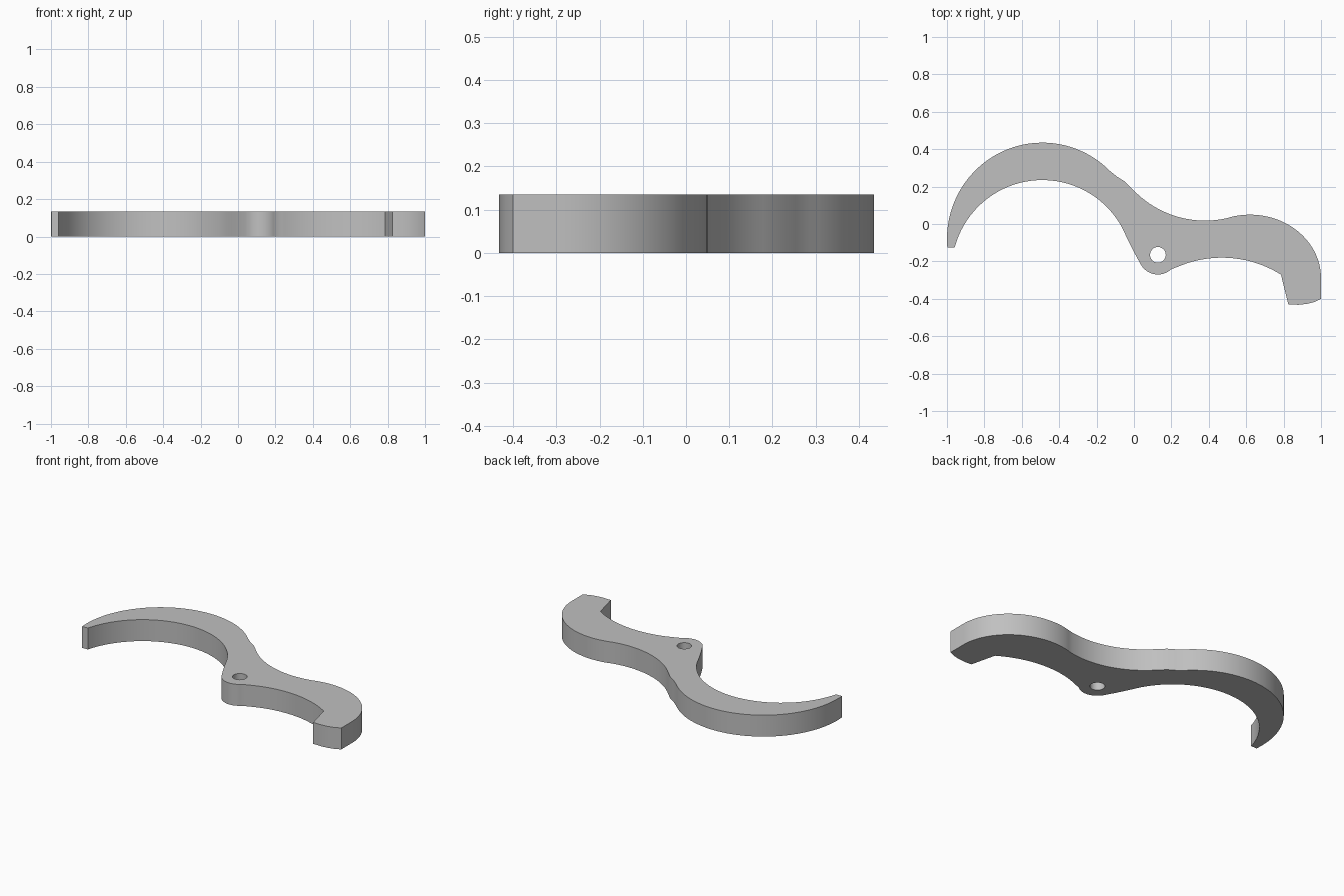
import bpy
import bmesh
from math import cos, sin, radians

cube = bpy.data.objects.get("Cube")
if cube:
    bpy.data.objects.remove(cube, do_unlink=True)

HEIGHT = 0.135


def arc(cx, cy, rx, ry, start, end, steps):
    """Points along an elliptical arc, angles in degrees."""
    angles = [radians(start + (end - start) * i / steps) for i in range(steps + 1)]
    return [(cx + rx * cos(a), cy + ry * sin(a)) for a in angles]


# Outline, clockwise from the thin tip of the large hook
outline = arc(-0.49, -0.08, 0.51, 0.515, 185, 45, 40)            # large hook, outside
outline += [(-0.092, 0.254), (-0.05, 0.228)]                     # waist
outline += arc(0.38, 0.548, 0.53, 0.53, 224.2, 283, 20)          # hollow of the back
outline += arc(0.62, -0.29, 0.38, 0.34, 107, 0, 28)              # small hook, outside
outline += [(1.0, -0.4), (0.965, -0.417), (0.925, -0.427),
            (0.88, -0.432), (0.825, -0.43)]                      # blunt toe
outline += arc(0.47, -0.776, 0.596, 0.596, 58, 114, 20)          # small hook, inside
outline += arc(0.128, -0.165, 0.105, 0.105, -46, -148, 14)       # pivot boss
outline += [(0.0, -0.15), (-0.035, -0.08)]                       # waist, inside
outline += arc(-0.49, -0.25, 0.485, 0.485, 28.4, 165, 36)        # large hook, inside
pivot_hole = arc(0.128, -0.165, 0.042, 0.042, 0, 360, 32)[:-1]

# Filled flat profile with the hole
curve = bpy.data.curves.new("lever_profile", "CURVE")
curve.dimensions = "2D"
curve.fill_mode = "BOTH"
curve.extrude = HEIGHT / 2
for loop in (outline, pivot_hole):
    spline = curve.splines.new("POLY")
    spline.points.add(len(loop) - 1)
    for point, (x, y) in zip(spline.points, loop):
        point.co = (x, y, 0, 1)
    spline.use_cyclic_u = True

lever = bpy.data.objects.new("curved_lever", curve)
bpy.context.collection.objects.link(lever)
bpy.ops.object.select_all(action="DESELECT")
lever.select_set(True)
bpy.context.view_layer.objects.active = lever
bpy.ops.object.convert(target="MESH")
lever = bpy.context.object

# Weld the walls to the caps and stand the part on the floor
bm = bmesh.new()
bm.from_mesh(lever.data)
bmesh.ops.remove_doubles(bm, verts=bm.verts, dist=0.0005)
bmesh.ops.translate(bm, verts=bm.verts, vec=(0, 0, HEIGHT / 2))
bmesh.ops.recalc_face_normals(bm, faces=bm.faces)
bm.to_mesh(lever.data)
bm.free()

# Plain grey finish
grey = bpy.data.materials.new("light_grey")
grey.use_nodes = True
color = (0.53, 0.53, 0.53, 1)
grey.diffuse_color = color
grey.node_tree.nodes["Principled BSDF"].inputs["Base Color"].default_value = color
lever.data.materials.clear()
lever.data.materials.append(grey)
bpy.ops.object.shade_smooth_by_angle(angle=radians(30))
